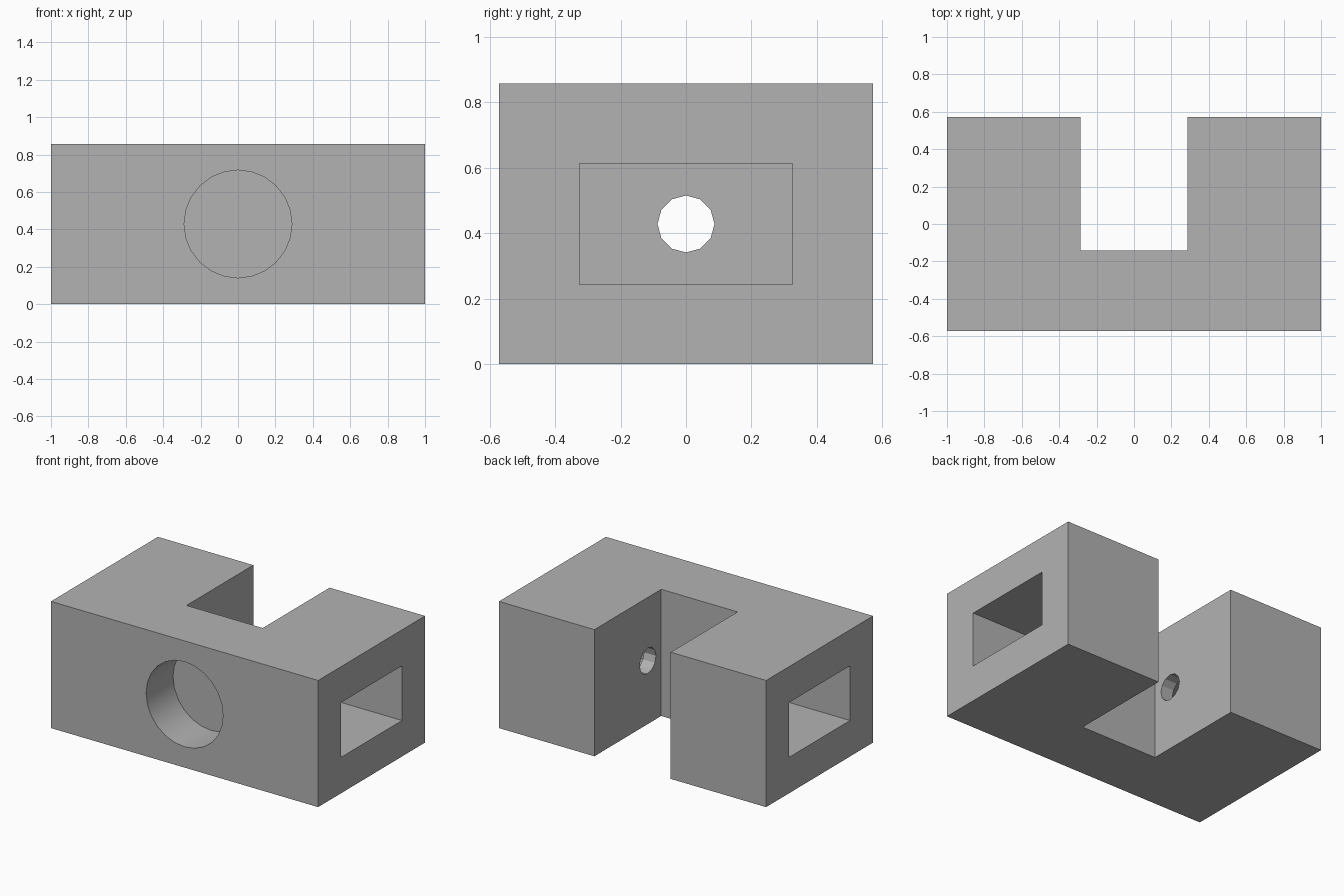
import bpy
from math import pi

default = bpy.data.objects.get("Cube")
if default:
    bpy.data.objects.remove(default, do_unlink=True)

# Single plain grey finish
grey = bpy.data.materials.new("plain grey")
grey.use_nodes = True
colour = (0.45, 0.45, 0.45, 1)
grey.diffuse_color = colour
grey.node_tree.nodes["Principled BSDF"].inputs["Base Color"].default_value = colour

W, D, H = 2.0, 8 / 7, 6 / 7
MID = H / 2


def finish(name):
    obj = bpy.context.object
    obj.name = name
    bpy.ops.object.transform_apply(location=False, rotation=True, scale=True)
    obj.data.materials.append(grey)
    return obj


def box(name, x, y, z):
    """Box given by its (min, max) range on each axis."""
    ranges = (x, y, z)
    bpy.ops.mesh.primitive_cube_add(size=1, location=[(a + b) / 2 for a, b in ranges])
    bpy.context.object.scale = [b - a for a, b in ranges]
    return finish(name)


def cylinder(name, radius, length, sides, location, rotation):
    bpy.ops.mesh.primitive_cylinder_add(
        vertices=sides, radius=radius, depth=length, location=location, rotation=rotation)
    return finish(name)


# Main block
block = box("slotted_block", (-W / 2, W / 2), (-D / 2, D / 2), (0, H))

# Rear slot, blind front bore and the small cross hole
slot = 2 / 7
cutters = [
    box("rear_slot_cutter", (-slot, slot), (-1 / 7, D), (-0.2, H + 0.2)),
    cylinder("front_bore_cutter", 0.288, 2 * 0.288, 24, (0, -D / 2, MID), (pi / 2, 0, 0)),
    cylinder("cross_hole_cutter", 0.087, 1.2, 12, (0, 0, MID), (0, pi / 2, 0)),
]

# Rectangular pocket in each end
inner = slot + 0.09
for side, x in (("left", (inner, 1.2)), ("right", (-1.2, -inner))):
    cutters.append(box(side + "_pocket_cutter", x, (-0.325, 0.325), (MID - 0.185, MID + 0.185)))

# Cut the openings
bpy.ops.object.select_all(action="DESELECT")
block.select_set(True)
bpy.context.view_layer.objects.active = block
for cutter in cutters:
    cutter.hide_render = True
    cut = block.modifiers.new(cutter.name, "BOOLEAN")
    cut.operation = "DIFFERENCE"
    cut.solver = "EXACT"
    cut.object = cutter
    bpy.ops.object.modifier_apply(modifier=cut.name)
for cutter in cutters:
    bpy.data.objects.remove(cutter, do_unlink=True)

# Smooth bore wall, crisp edges elsewhere
bpy.ops.object.shade_smooth_by_angle(angle=pi / 9)
